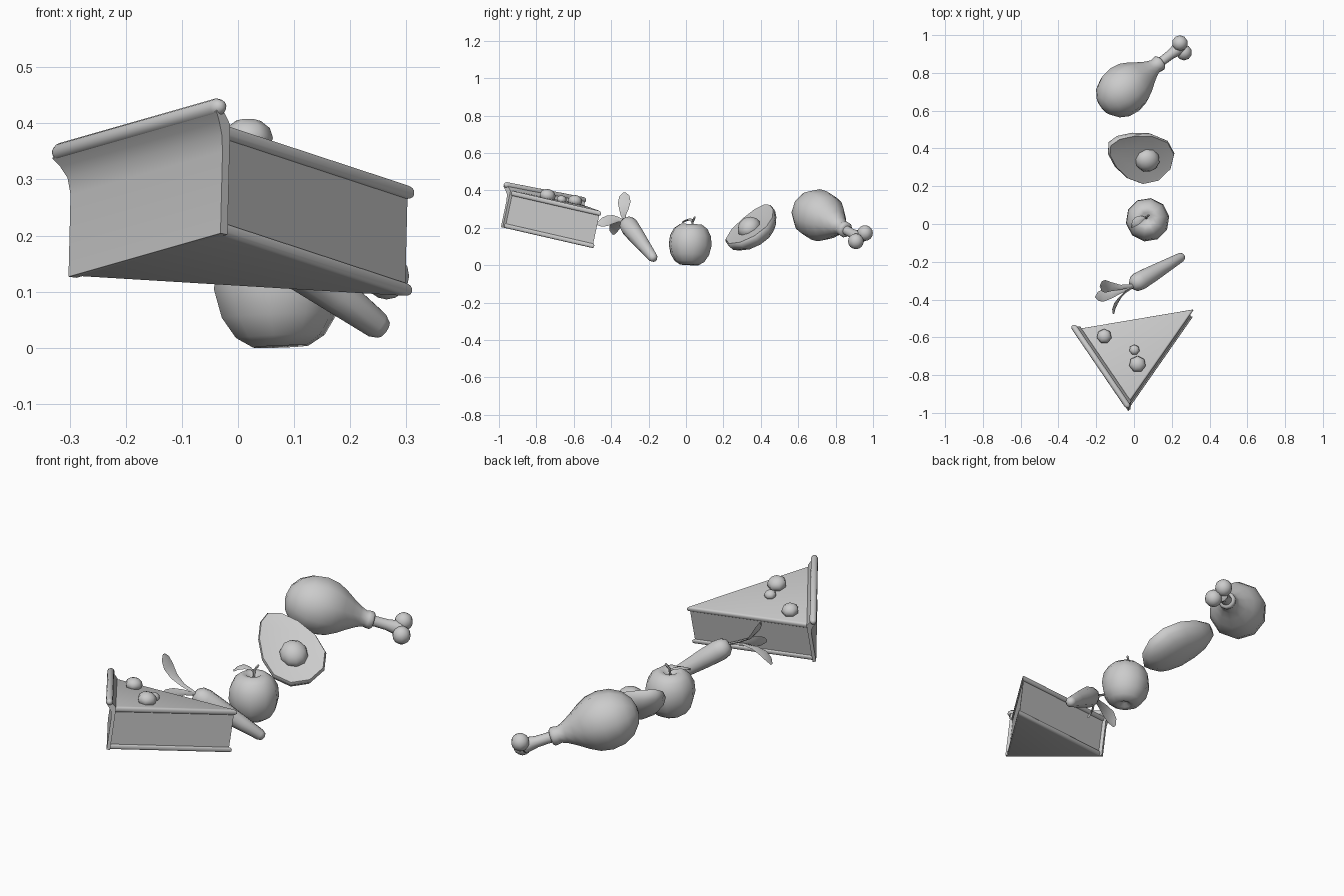
import bpy, math
from mathutils import Vector as V, Matrix

if "Cube" in bpy.data.objects:
    bpy.data.objects.remove(bpy.data.objects["Cube"])


def finish(name, verts, faces, angle=50, bevel=0):
    me = bpy.data.meshes.new(name)
    me.from_pydata([tuple(v) for v in verts], [], faces)
    ob = bpy.data.objects.new(name, me)
    bpy.context.collection.objects.link(ob)
    import bmesh
    bm = bmesh.new()
    bm.from_mesh(me)
    bmesh.ops.recalc_face_normals(bm, faces=bm.faces)
    if bevel:
        bmesh.ops.bevel(bm, geom=bm.edges[:], offset=bevel, segments=3, profile=0.5, affect='EDGES')
    bm.to_mesh(me)
    bm.free()
    bpy.ops.object.select_all(action='DESELECT')
    ob.select_set(True)
    bpy.context.view_layer.objects.active = ob
    bpy.ops.object.shade_smooth_by_angle(angle=math.radians(angle))
    return ob


def loft(name, rings, angle=50, bevel=0):
    """Skin equal-sized vertex loops and cap both ends."""
    n = len(rings[0])
    verts = [v for r in rings for v in r]
    faces = [(i * n + j, i * n + (j + 1) % n, (i + 1) * n + (j + 1) % n, (i + 1) * n + j)
             for i in range(len(rings) - 1) for j in range(n)]
    faces += [tuple(range(n)), tuple(range(len(verts) - n, len(verts)))]
    return finish(name, verts, faces, angle, bevel)


def lathe(name, profile, origin, axis, n=10):
    """Revolve (distance, radius) pairs about an axis."""
    origin, axis = V(origin), V(axis).normalized()
    u = axis.orthogonal().normalized()
    w = axis.cross(u)
    ts = [2 * math.pi * j / n for j in range(n)]
    return loft(name, [[origin + axis * s + (u * math.cos(t) + w * math.sin(t)) * r for t in ts]
                       for s, r in profile])


def tube(name, a, b, r, n=10):
    a, b = V(a), V(b)
    l = (b - a).length
    return lathe(name, [(-r, r * .3), (-r * .7, r * .72), (0, r), (l, r), (l + r * .7, r * .72),
                        (l + r, r * .3)], a, b - a, n)


def blade(name, path, side, widths, thick=.005):
    """Thin lens-section leaf along a path."""
    path, side = [V(p) for p in path], V(side).normalized()
    rings = []
    for i, (p, w) in enumerate(zip(path, widths)):
        tan = path[min(i + 1, len(path) - 1)] - path[max(i - 1, 0)]
        up = tan.cross(side).normalized() * thick
        rings.append([p + side * w, p + up, p - side * w, p - up])
    return loft(name, rings, 80)


def ball(name, loc, scale, rot=Matrix.Identity(3), seg=10, rings=8):
    bpy.ops.mesh.primitive_uv_sphere_add(segments=seg, ring_count=rings, radius=1)
    ob = bpy.context.object
    ob.name = name
    ob.matrix_world = Matrix.Translation(V(loc)) @ rot.to_4x4() @ Matrix.Diagonal((*scale, 1))
    bpy.ops.object.shade_smooth()
    return ob


# --- Pie slice: tilted wedge defined by its three bottom corners
F, L, T = V((-.032, -.985, .203)), V((-.298, -.595, .127)), V((.312, -.492, .09))
up = (T - F).cross(L - F).normalized()
along = (L - F).normalized()
out = along.cross(up).normalized()
if out.dot(T - F) > 0:
    out = -out
mid = (F + L + T) / 3


def wedge(name, h0, h1, k, bevel):
    rings = [[mid + (p - mid) * k + up * h for p in (F, L, T)] for h in (h0, h1)]
    return loft(name, rings, 40, bevel)


wedge("pie_bottom_crust", 0, .024, 1.0, .008)
wedge("pie_filling", .012, .19, .955, 0)
wedge("pie_top_crust", .176, .202, 1.0, .009)
# Back crust wall, flaring outward at the top
wall = [(-.014, 0), (.002, 0), (.002, .15), (.007, .18), (.018, .20), (.03, .215), (.02, .235), (-.014, .2)]
loft("pie_back_crust", [[base + out * o + up * h + along * sgn * (.003 + max(o, 0) * .7) for o, h in wall]
                        for base, sgn in ((F, -1), (L, 1))], 45)
rim = out * .02 + up * .226
tube("pie_crust_rim", F + rim - along * .012, L + rim + along * .012, .016, 12)
# Berries on the slice
tilt = V((0, 0, 1)).rotation_difference(up).to_matrix()
for i, (x, y, r) in enumerate([(-.158, -.597, .04), (.002, -.668, .028), (.018, -.745, .045)]):
    top = F + up * .202
    z = top.z - (up.x * (x - top.x) + up.y * (y - top.y)) / up.z
    ball(f"berry_{i + 1}", V((x, y, z)) + up * r * .35, (r, r, r * .8), tilt, 7, 6)

# --- Carrot with three leaves
tip, crown = V((.262, -.168, .03)), V((-.02, -.33, .243))
lathe("carrot", [(0, .006), (.005, .018), (.022, .026), (.12, .035), (.24, .046), (.32, .051),
                 (.352, .045), (.372, .028), (.377, .008)], tip, crown - tip)
blade("carrot_leaf_upper", [(.0, -.325, .235), (-.07, -.335, .265), (-.12, -.332, .295),
                            (-.152, -.33, .335), (-.17, -.33, .37), (-.178, -.33, .388)],
      (0, 1, .1), [.008, .013, .024, .034, .027, .008])
blade("carrot_leaf_front", [(.0, -.33, .235), (-.045, -.36, .245), (-.075, -.39, .245),
                            (-.095, -.42, .238), (-.107, -.45, .23), (-.11, -.475, .222)],
      (-.35, 0, 1), [.008, .014, .024, .03, .025, .008])
blade("carrot_leaf_lower", [(.0, -.33, .235), (-.07, -.355, .242), (-.12, -.37, .232),
                            (-.16, -.378, .213), (-.187, -.383, .188), (-.202, -.386, .165)],
      (-.1, 1, .1), [.008, .013, .024, .032, .026, .008])

# --- Apple
lathe("apple", [(.018, .012), (.004, .03), (0, .05), (.018, .08), (.055, .104), (.105, .116),
                (.155, .111), (.195, .09), (.217, .06), (.215, .035), (.195, .012)],
      (.076, .018, .002), (-.04, .04, 1))
tube("apple_stem_base", (.066, .03, .19), (.064, .036, .232), .0055, 6)
tube("apple_stem_tip", (.064, .036, .232), (.078, .046, .255), .006, 6)
blade("apple_leaf", [(.063, .034, .225), (.045, .034, .238), (.02, .02, .245), (0, .002, .24), (-.013, -.018, .23)],
      (-.6, .75, .1), [.004, .013, .022, .017, .003])

# --- Avocado half: egg outline lofted from cut face to shell
d = V((.33, -.13, -.21)).normalized()
n = d.cross(V((.13, .225, .07))).normalized()
l = n.cross(d)
face_mid = V((.034, .353, .222))


def egg(k, h):
    ts = [2 * math.pi * j / 12 for j in range(12)]
    return [face_mid + d * .205 * k * math.cos(t) + l * .138 * k * math.sin(t) * (1 + .28 * math.cos(t))
            + n * h for t in ts]


loft("avocado_half", [egg(.9, 0), egg(.96, .002), egg(1, -.012), egg(.93, -.045), egg(.72, -.075),
                      egg(.4, -.093), egg(.12, -.098)], 55)
ball("avocado_pit", face_mid + d * .045 + n * .002, (.068, .064, .055), Matrix((d, l, n)).transposed(), 10, 8)

# --- Chicken drumstick
C, axis = V((-.065, .70, .272)), V((.315, .24, -.13))
lathe("drumstick_meat", [(-.137, .02), (-.125, .06), (-.09, .103), (-.04, .13), (.02, .138), (.075, .128),
                         (.12, .105), (.165, .075), (.205, .051), (.235, .039), (.248, .042), (.266, .043),
                         (.275, .034), (.277, .02)], C, axis)
lathe("drumstick_bone", [(.25, .028), (.29, .025), (.34, .026), (.38, .033), (.405, .036), (.418, .02)], C, axis)
for i, p in enumerate([(.243, .957, .172), (.265, .908, .128)]):
    ball(f"bone_knob_{i + 1}", p, (.042, .042, .042))
